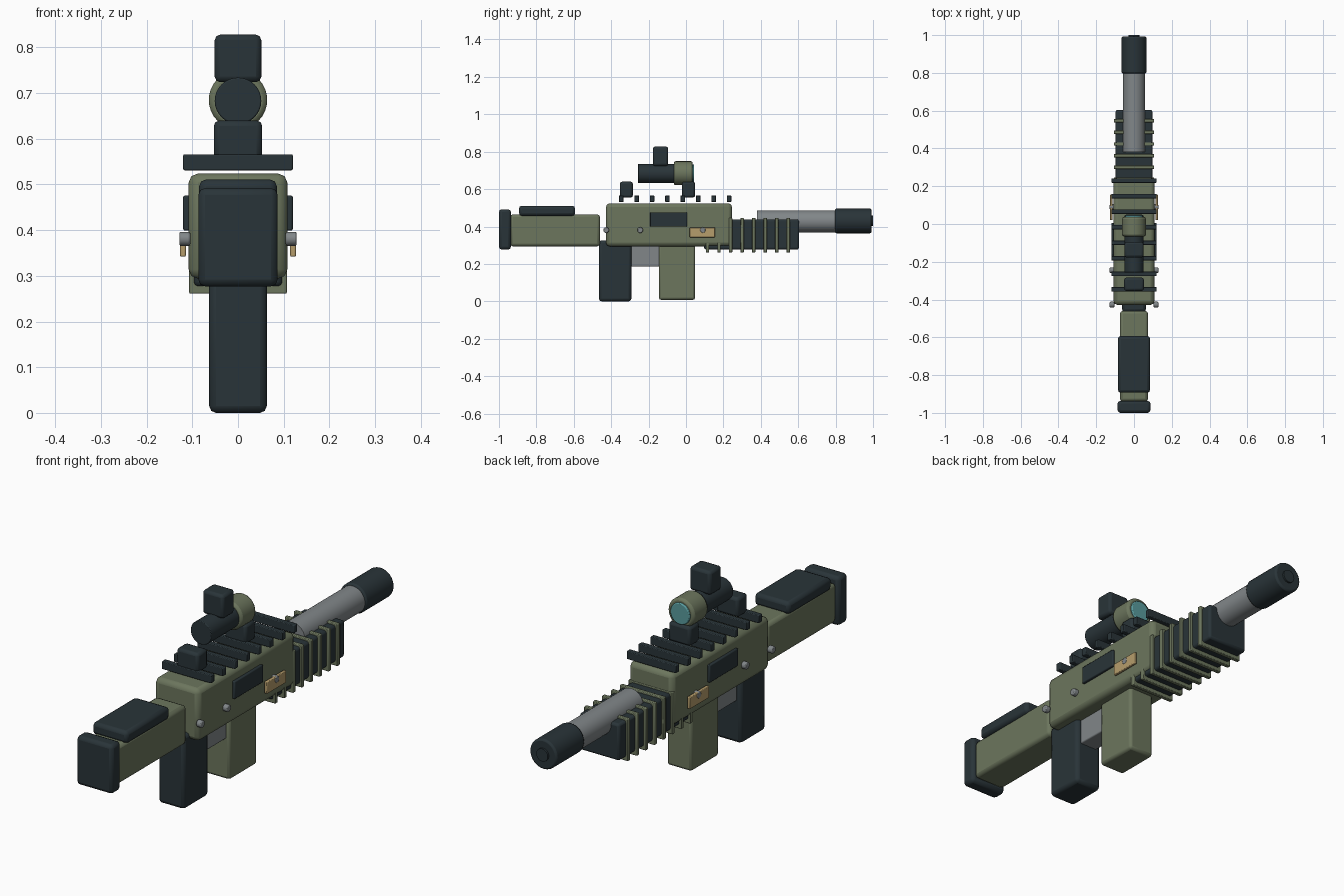
import bpy, math

if "Cube" in bpy.data.objects:
    bpy.data.objects.remove(bpy.data.objects["Cube"])


def material(name, rgb):
    m = bpy.data.materials.new(name)
    m.diffuse_color = (*rgb, 1)
    m.use_nodes = True
    m.node_tree.nodes["Principled BSDF"].inputs["Base Color"].default_value = m.diffuse_color
    return m


GREEN = material("olive", (0.15, 0.18, 0.11))
DARK = material("charcoal", (0.022, 0.034, 0.04))
STEEL = material("steel", (0.22, 0.24, 0.25))
GOLD = material("gold", (0.47, 0.34, 0.15))
GLASS = material("glass", (0.1, 0.33, 0.34))


def finish(ob, name, mat, bevel):
    ob.name = name
    ob.data.materials.append(mat)
    if bevel:
        mod = ob.modifiers.new("soft_edges", 'BEVEL')
        mod.width, mod.segments = bevel, 2
        mod.limit_method, mod.angle_limit = 'ANGLE', math.radians(40)
    bpy.ops.object.shade_smooth_by_angle(angle=math.radians(30))
    return ob


def box(name, x, y, z, mat, bevel=0.012):
    """Box from (min, max) ranges on each axis."""
    bpy.ops.mesh.primitive_cube_add(size=1, location=[sum(r) / 2 for r in (x, y, z)])
    ob = bpy.context.object
    ob.scale = [r[1] - r[0] for r in (x, y, z)]
    bpy.ops.object.transform_apply(location=False, rotation=False, scale=True)
    return finish(ob, name, mat, bevel)


def sym(half):
    return (-half, half)


def tube(name, r, y, z, mat, bevel=0.0):
    """Cylinder along y on the centre plane."""
    bpy.ops.mesh.primitive_cylinder_add(vertices=32, radius=r, depth=y[1] - y[0],
                                        location=(0, sum(y) / 2, z),
                                        rotation=(math.pi / 2, 0, 0))
    return finish(bpy.context.object, name, mat, bevel)


# Stock, cheek rest and butt pad
box("butt_pad", sym(0.087), (-1.0, -0.936), (0.277, 0.492), DARK, 0.015)
box("stock", sym(0.074), (-0.94, -0.46), (0.294, 0.465), GREEN, 0.015)
box("cheek_rest", sym(0.085), (-0.893, -0.593), (0.457, 0.511), DARK, 0.015)

# Receiver, grip, trigger housing, magazine
box("receiver", sym(0.108), (-0.428, 0.246), (0.294, 0.524), GREEN, 0.02)
box("grip", sym(0.063), (-0.466, -0.292), (0.0, 0.326), DARK, 0.015)
box("trigger_housing", sym(0.042), (-0.31, -0.13), (0.186, 0.31), STEEL, 0.005)
box("magazine", sym(0.06), (-0.145, 0.049), (0.008, 0.32), GREEN, 0.012)

# Handguard with ribs
box("handguard", sym(0.097), (0.097, 0.604), (0.277, 0.438), DARK, 0.01)
for i in range(8):
    y = 0.115 + i * 0.0617
    box(f"handguard_rib_{i + 1}", sym(0.107), (y - 0.009, y + 0.009), (0.261, 0.446), GREEN, 0.003)

# Barrel and muzzle
tube("barrel", 0.059, (0.38, 0.82), 0.428, STEEL)
tube("muzzle", 0.066, (0.797, 0.992), 0.43, DARK, 0.008)
tube("muzzle_bore", 0.028, (0.95, 1.0), 0.43, DARK)

# Top rail slats
for i in range(8):
    y = -0.346 + i * 0.0823
    box(f"rail_slat_{i + 1}", sym(0.12), (y - 0.012, y + 0.012), (0.531, 0.566), DARK, 0.003)

# Scope with mounts, turret and lens
for name, y in (("rear_scope_mount", -0.319), ("front_scope_mount", 0.014)):
    box(name, sym(0.053), (y - 0.035, y + 0.035), (0.555, 0.64), DARK)
tube("scope_tube", 0.051, (-0.257, 0.0), 0.683, DARK, 0.003)
tube("scope_bell", 0.064, (-0.065, 0.036), 0.685, GREEN, 0.01)
tube("scope_lens", 0.047, (0.02, 0.044), 0.685, GLASS, 0.004)
box("scope_turret", sym(0.051), (-0.177, -0.095), (0.724, 0.828), DARK)

# Side panels, plates and screws on both sides
for s, side in ((1, "right"), (-1, "left")):
    def span(a, b):
        return tuple(sorted((s * a, s * b)))
    box(f"{side}_port_cover", span(0.105, 0.12), (-0.193, 0.005), (0.399, 0.476), DARK, 0.004)
    box(f"{side}_gold_plate", span(0.114, 0.127), (0.02, 0.155), (0.342, 0.395), GOLD, 0.003)
    for i, y in enumerate((-0.427, -0.245, 0.09)):
        bpy.ops.mesh.primitive_cylinder_add(vertices=16, radius=0.0155, depth=0.024,
                                            location=(s * 0.1165, y, 0.381),
                                            rotation=(0, math.pi / 2, 0))
        finish(bpy.context.object, f"{side}_screw_{i + 1}", STEEL, 0.004)
